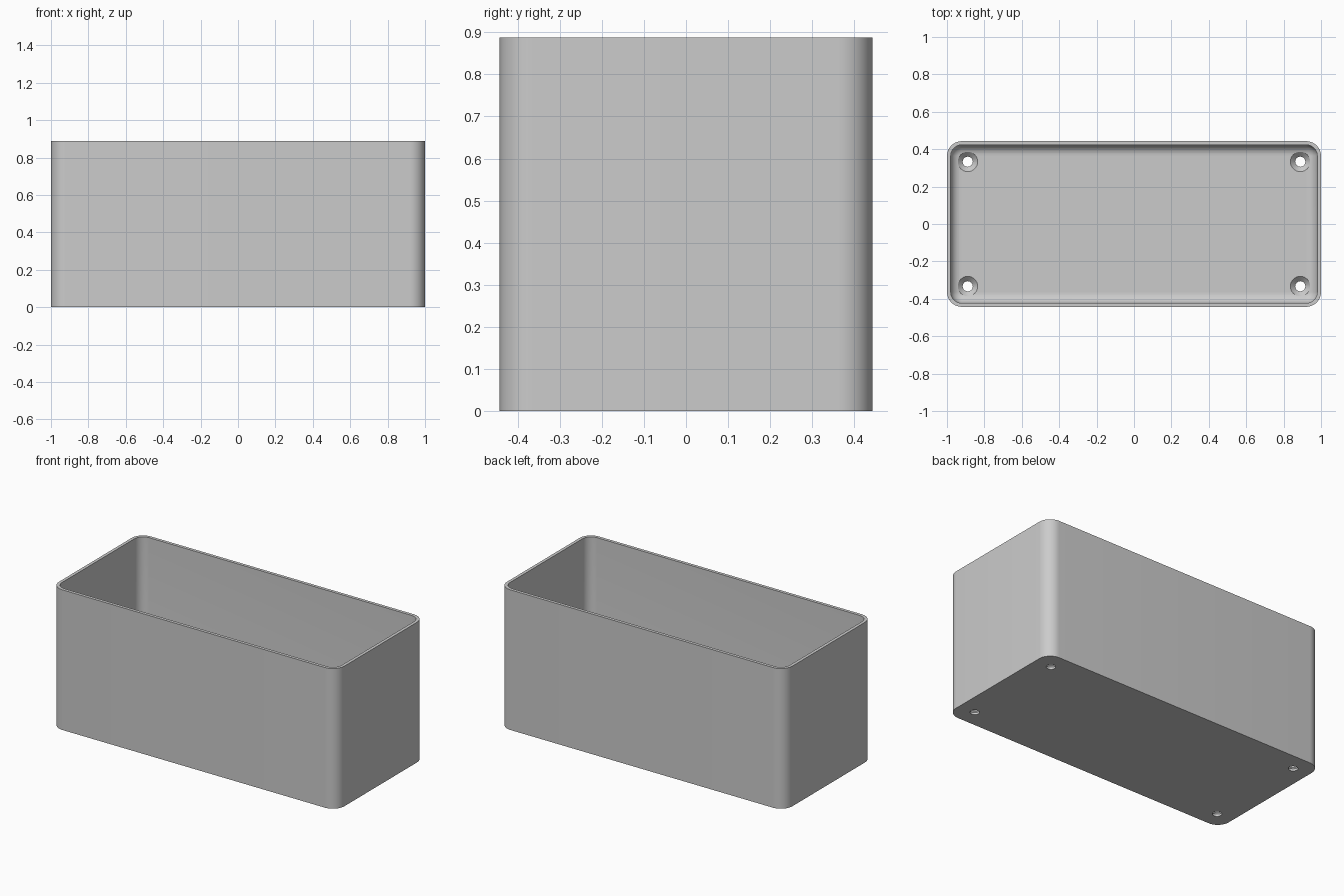
import bpy, bmesh, math

if "Cube" in bpy.data.objects:
    bpy.data.objects.remove(bpy.data.objects["Cube"])

HX, HY, H = 1.0, 0.443, 0.888      # outer half sizes and height
R, WALL, FLOOR, FILLET = 0.08, 0.02, 0.04, 0.055
SEG = 12

grey = bpy.data.materials.new("light grey")
grey.diffuse_color = (0.6, 0.6, 0.6, 1)
grey.use_nodes = True
grey.node_tree.nodes["Principled BSDF"].inputs["Base Color"].default_value = grey.diffuse_color


def ring(bm, inset, z):
    """Rounded rectangle loop, inset from the outer wall."""
    r = max(R - inset, 0.004)
    cx, cy = HX - inset - r, HY - inset - r
    verts = []
    for k, (sx, sy) in enumerate([(1, 1), (-1, 1), (-1, -1), (1, -1)]):
        for i in range(SEG + 1):
            a = math.pi / 2 * (k + i / SEG)
            verts.append(bm.verts.new((sx * cx + r * math.cos(a),
                                       sy * cy + r * math.sin(a), z)))
    return verts


def finish(bm, name):
    bmesh.ops.recalc_face_normals(bm, faces=bm.faces)
    me = bpy.data.meshes.new(name)
    bm.to_mesh(me)
    bm.free()
    ob = bpy.data.objects.new(name, me)
    bpy.context.collection.objects.link(ob)
    me.materials.append(grey)
    return ob


# Open box: outer wall, rim, inner wall, filleted floor
profile = [(0, 0), (0, H), (WALL, H)]
for i in range(9):
    a = math.pi / 2 * i / 8
    profile.append((WALL + FILLET * (1 - math.cos(a)),
                    FLOOR + FILLET * (1 - math.sin(a))))
bm = bmesh.new()
rings = [ring(bm, *p) for p in profile]
for lo, hi in zip(rings, rings[1:]):
    n = len(lo)
    for i in range(n):
        j = (i + 1) % n
        bm.faces.new((lo[i], lo[j], hi[j], hi[i]))
bm.faces.new(rings[0])
bm.faces.new(rings[-1])
box = finish(bm, "open_box")

# Countersunk screw holes in the four floor corners
bm = bmesh.new()
N = 32
steps = [(0.027, -0.02), (0.027, FLOOR - 0.026),
         (0.053, FLOOR), (0.053, FLOOR + 0.08)]
for sx in (-1, 1):
    for sy in (-1, 1):
        loops = [[bm.verts.new((sx * 0.889 + r * math.cos(2 * math.pi * i / N),
                                sy * 0.333 + r * math.sin(2 * math.pi * i / N), z))
                  for i in range(N)] for r, z in steps]
        for lo, hi in zip(loops, loops[1:]):
            for i in range(N):
                j = (i + 1) % N
                bm.faces.new((lo[i], lo[j], hi[j], hi[i]))
        bm.faces.new(loops[0])
        bm.faces.new(loops[-1])
cutter = finish(bm, "screw_hole_cutter")
cutter.hide_render = True

bpy.context.view_layer.objects.active = box
box.select_set(True)
mod = box.modifiers.new("screw_holes", 'BOOLEAN')
mod.operation = 'DIFFERENCE'
mod.solver = 'EXACT'
mod.object = cutter
bpy.ops.object.modifier_apply(modifier=mod.name)
bpy.data.objects.remove(cutter)
bpy.ops.object.shade_smooth_by_angle(angle=math.radians(30))
